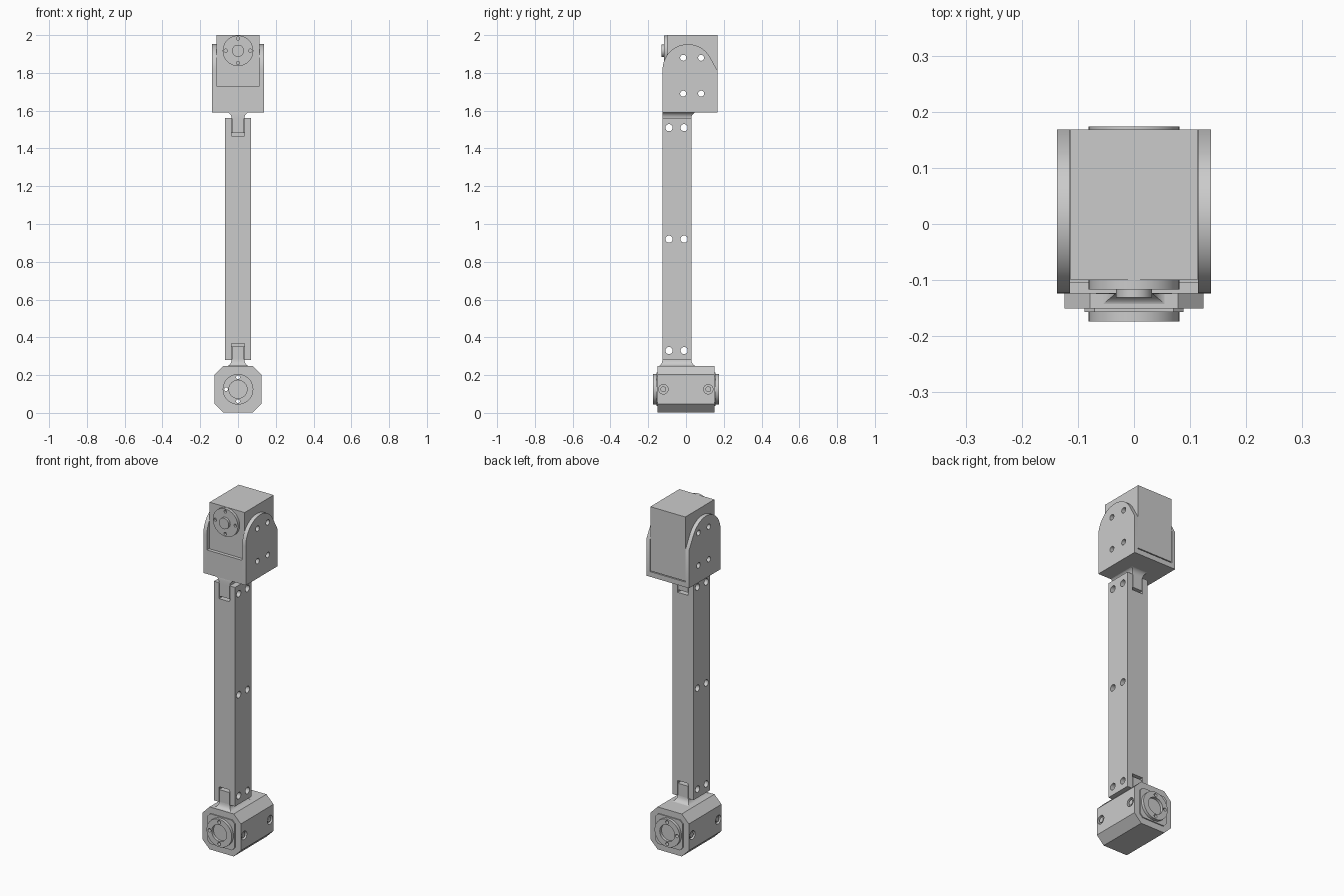
import bpy, bmesh, math
from mathutils import Matrix, Vector

if "Cube" in bpy.data.objects:
    bpy.data.objects.remove(bpy.data.objects["Cube"])

grey = bpy.data.materials.new("machined grey")
grey.use_nodes = True
GREY = (0.6, 0.6, 0.6, 1)
grey.diffuse_color = GREY
grey.node_tree.nodes["Principled BSDF"].inputs["Base Color"].default_value = GREY


def finish(name, bm):
    bmesh.ops.recalc_face_normals(bm, faces=bm.faces)
    mesh = bpy.data.meshes.new(name)
    bm.to_mesh(mesh)
    bm.free()
    mesh.materials.append(grey)
    ob = bpy.data.objects.new(name, mesh)
    bpy.context.collection.objects.link(ob)
    return ob


def add_box(bm, x, y, z):
    size = Vector((x[1] - x[0], y[1] - y[0], z[1] - z[0]))
    mid = Vector((x[0] + x[1], y[0] + y[1], z[0] + z[1])) / 2
    bmesh.ops.create_cube(bm, size=1, matrix=Matrix.Translation(mid) @ Matrix.Diagonal(size).to_4x4())


def box(name, x, y, z):
    bm = bmesh.new()
    add_box(bm, x, y, z)
    return finish(name, bm)


def add_rod(bm, axis, centre, radius, length, sides=32):
    turn = Matrix.Rotation(math.pi / 2, 4, "Y" if axis == "X" else "X")
    bmesh.ops.create_cone(bm, cap_ends=True, segments=sides, radius1=radius, radius2=radius,
                          depth=length, matrix=Matrix.Translation(centre) @ turn)


def extrude(name, points, offset):
    bm = bmesh.new()
    face = bm.faces.new([bm.verts.new(p) for p in points])
    out = bmesh.ops.extrude_face_region(bm, geom=[face])
    bmesh.ops.translate(bm, vec=offset, verts=[g for g in out["geom"] if isinstance(g, bmesh.types.BMVert)])
    return finish(name, bm)


def activate(ob):
    bpy.ops.object.select_all(action="DESELECT")
    ob.select_set(True)
    bpy.context.view_layer.objects.active = ob


def cut(ob, bm):
    cutter = finish(ob.name + " cutter", bm)
    cutter.hide_render = True
    mod = ob.modifiers.new("cut", "BOOLEAN")
    mod.object, mod.operation, mod.solver = cutter, "DIFFERENCE", "EXACT"
    activate(ob)
    bpy.ops.object.modifier_apply(modifier=mod.name)
    bpy.data.objects.remove(cutter)


def smooth(ob):
    activate(ob)
    bpy.ops.object.shade_smooth_by_angle(angle=math.radians(30))


def ring_spots(z, radius, count=4):
    angles = [(i + 1) * math.pi / 2 for i in range(count)]
    return [(radius * math.cos(a), z + radius * math.sin(a)) for a in angles]


# Beam with slots, fine seams beside the tongues, and bolt holes
BEAM_Y = (-0.125, 0.028)
beam = box("beam", (-0.068, 0.068), BEAM_Y, (0.28, 1.56))
slots, seams, bolts = bmesh.new(), bmesh.new(), bmesh.new()
for y in BEAM_Y:
    for z in (0.36, 1.475):
        add_box(slots, (-0.034, 0.034), (y - 0.03, y + 0.03), (z - 0.008, z + 0.008))
    for z in ((0.27, 0.36), (1.475, 1.57)):
        for x in (-0.033, 0.033):
            add_box(seams, (x - 0.0015, x + 0.0015), (y - 0.01, y + 0.01), z)
for z in (0.33, 0.92, 1.51):
    for y in (-0.09, -0.01):
        add_rod(bolts, "X", (0, y, z), 0.019, 0.3, 24)
for cutter in (slots, seams, bolts):
    cut(beam, cutter)
smooth(beam)


# Flared necks joining the beam to its end parts
def neck(name, z_beam, z_end, y_end):
    bm = bmesh.new()
    steps = 6
    loops = []
    for i in range(steps + 1):
        a = i / steps * math.pi / 2
        flare, z = 1 - math.cos(a), z_beam + (z_end - z_beam) * math.sin(a)
        x = 0.034 + 0.03 * flare
        y0, y1 = (b + (e - b) * flare for b, e in zip(BEAM_Y, y_end))
        loops.append([bm.verts.new((px, py, z)) for px, py in ((-x, y0), (x, y0), (x, y1), (-x, y1))])
    for low, high in zip(loops, loops[1:]):
        for k in range(4):
            bm.faces.new((low[k], low[(k + 1) % 4], high[(k + 1) % 4], high[k]))
    bm.faces.new(loops[0])
    bm.faces.new(loops[-1])
    smooth(finish(name, bm))


neck("upper_neck", 1.558, 1.593, (-0.123, 0.06))
neck("lower_neck", 0.282, 0.247, (-0.15, 0.06))


# Upper bracket: base, front lip and two arched cheeks
def drill_mounts(ob):
    bm = bmesh.new()
    for y in (-0.015, 0.08):
        for z in (1.69, 1.88):
            add_rod(bm, "X", (0, y, z), 0.016, 0.4, 24)
    cut(ob, bm)
    smooth(ob)


FRONT, BACK = -0.124, 0.168
box("bracket_base", (-0.137, 0.137), (FRONT, BACK), (1.59, 1.62))
box("bracket_front_lip", (-0.116, 0.116), (FRONT, -0.104), (1.61, 1.73))
cy, cz, r = 0.01, 1.818, 0.134
arch = [(cy - r * math.cos(a), cz + r * math.sin(a)) for a in (math.radians(150 * i / 20) for i in range(21))]
outline = [(FRONT, 1.59)] + arch + [(BACK, 1.81), (BACK, 1.59)]
for side, name in ((-1, "right_cheek"), (1, "left_cheek")):
    drill_mounts(extrude(name, [(side * 0.114, y, z) for y, z in outline], (side * 0.023, 0, 0)))

# Upper motor with its round flange and hub
drill_mounts(box("upper_motor", (-0.113, 0.113), (-0.10, BACK), (1.625, 2.0)))
bm = bmesh.new()
add_rod(bm, "Y", (0, -0.105, 1.917), 0.081, 0.024, 48)
flange = finish("upper_flange", bm)
bm = bmesh.new()
for x, z in ring_spots(1.917, 0.065):
    add_rod(bm, "Y", (x, -0.115, z), 0.009, 0.02, 16)
cut(flange, bm)
smooth(flange)
bm = bmesh.new()
add_rod(bm, "Y", (0, -0.12, 1.917), 0.032, 0.022)
smooth(finish("upper_hub", bm))

# Lower motor housing: chamfered block with side bolts
MID = 0.125


def octagon(half, chamfer, y):
    h, c = half, half - chamfer
    corners = [(-c, -h), (c, -h), (h, -c), (h, c), (c, h), (-c, h), (-h, c), (-h, -c)]
    return [(x, y, MID + v) for x, v in corners]


def drill_ring(ob):
    bm = bmesh.new()
    for x, z in ring_spots(MID, 0.063, 3):
        add_rod(bm, "Y", (x, 0, z), 0.01, 0.5, 16)
    cut(ob, bm)
    smooth(ob)


housing = extrude("lower_housing", octagon(0.124, 0.046, -0.151), (0, 0.302, 0))
sockets, heads = bmesh.new(), bmesh.new()
for side in (-1, 1):
    for y in (-0.12, 0.118):
        add_rod(sockets, "X", (side * 0.124, y, MID), 0.025, 0.03, 24)
        add_rod(heads, "X", (side * 0.11, y, MID), 0.015, 0.02, 24)
cut(housing, sockets)
drill_ring(housing)
smooth(finish("housing_bolts", heads))

# Cover plate and drilled ring on both ends of the housing
for side, name in ((-1, "front"), (1, "back")):
    drill_ring(extrude(name + "_cover", octagon(0.088, 0.018, side * 0.149), (0, side * 0.008, 0)))
    bm = bmesh.new()
    add_rod(bm, "Y", (0, side * 0.164, MID), 0.081, 0.02, 48)
    ring = finish(name + "_ring", bm)
    bm = bmesh.new()
    add_rod(bm, "Y", (0, side * 0.17, MID), 0.048, 0.024, 40)
    cut(ring, bm)
    drill_ring(ring)
